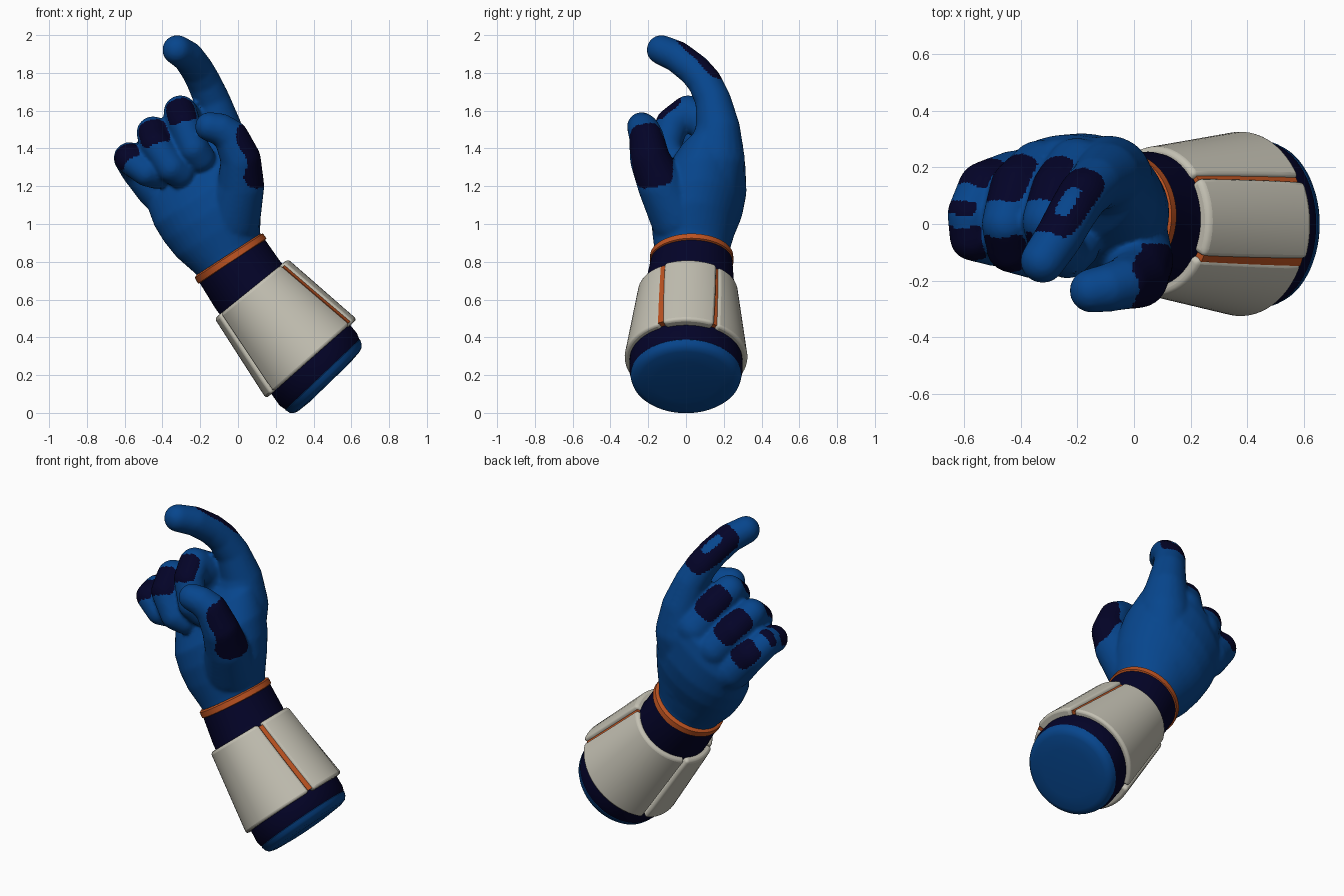
import bpy, bmesh, math
from mathutils import Vector, Matrix

if "Cube" in bpy.data.objects:
    bpy.data.objects.remove(bpy.data.objects["Cube"])


def material(name, rgb):
    m = bpy.data.materials.new(name)
    m.diffuse_color = (*rgb, 1)
    m.use_nodes = True
    m.node_tree.nodes["Principled BSDF"].inputs["Base Color"].default_value = m.diffuse_color
    return m


BLUE = material("glove blue", (0.002, 0.06, 0.265))
NAVY = material("dark navy", (0.001, 0.001, 0.021))
CREAM = material("armour cream", (0.55, 0.53, 0.45))
ORANGE = material("trim orange", (0.5, 0.085, 0.015))


def finish(bm, name, mat, smooth=40):
    bmesh.ops.recalc_face_normals(bm, faces=bm.faces)
    me = bpy.data.meshes.new(name)
    bm.to_mesh(me)
    bm.free()
    ob = bpy.data.objects.new(name, me)
    bpy.context.collection.objects.link(ob)
    me.materials.append(mat)
    if smooth:
        bpy.context.view_layer.objects.active = ob
        ob.select_set(True)
        bpy.ops.object.shade_smooth_by_angle(angle=math.radians(smooth))
        ob.select_set(False)
    return ob


# A station is (x, z, tilt in degrees, in-plane radius, y radius, y centre)
def station_point(st, ang, grow=0.0):
    x, z, tilt, rt, rv, cy = st
    t = (rt + grow) * math.cos(ang)
    k = math.radians(tilt)
    return Vector((x + t * math.cos(k), cy + (rv + grow) * math.sin(ang), z + t * math.sin(k)))


def mix(a, b, f):
    return [p + (q - p) * f for p, q in zip(a, b)]


def loft(bm, stations, n=64):
    rings = [[bm.verts.new(station_point(s, 2 * math.pi * i / n)) for i in range(n)] for s in stations]
    for a, b in zip(rings, rings[1:]):
        for i in range(n):
            j = (i + 1) % n
            bm.faces.new((a[i], a[j], b[j], b[i]))
    bm.faces.new(rings[0][::-1])
    bm.faces.new(rings[-1])


def loft_object(name, stations, mat):
    bm = bmesh.new()
    loft(bm, stations)
    return finish(bm, name, mat)


# Forearm: sleeve, domed end cap and wrist trim
loft_object("forearm_sleeve", [
    (0.45, 0.2, 43.5, 0.268, 0.29, 0), (0.425, 0.23, 43, 0.28, 0.3, 0),
    (0.38, 0.29, 41, 0.277, 0.298, 0), (0.09, 0.63, 39, 0.215, 0.235, 0.01),
    (0.05, 0.68, 37, 0.212, 0.235, 0.02), (-0.035, 0.81, 34, 0.207, 0.215, 0.03)], NAVY)
loft_object("end_cap", [
    (0.44, 0.213, 43.5, 0.262, 0.284, 0), (0.449, 0.201, 43.5, 0.2715, 0.2935, 0),
    (0.464, 0.184, 44, 0.264, 0.286, 0), (0.475, 0.172, 44, 0.25, 0.272, 0),
    (0.481, 0.166, 44, 0.225, 0.247, 0), (0.486, 0.161, 44, 0.15, 0.17, 0)], BLUE)
loft_object("wrist_trim", [
    (-0.028, 0.8, 33.5, 0.205, 0.211, 0.03), (-0.031, 0.805, 33.5, 0.217, 0.222, 0.03),
    (-0.048, 0.832, 33, 0.215, 0.22, 0.03), (-0.053, 0.838, 33, 0.2, 0.205, 0.03)], ORANGE)

# Armour plates wrapped round the sleeve; edge angles are (at elbow, at wrist)
LOW = (0.385, 0.285, 41.5, 0.312, 0.327, 0)
HIGH = (0.068, 0.655, 39, 0.243, 0.262, 0.01)


def plate(name, a0, a1, f0, f1, thick, mat, bevel, grow=0.0):
    bm = bmesh.new()
    nu = max(2, int(abs(a1[0] - a0[0]) / 5))
    nv = 6
    layers = []
    for g in (grow - thick, grow):
        grid = [[None] * (nv + 1) for _ in range(nu + 1)]
        for j in range(nv + 1):
            f = f0 + (f1 - f0) * j / nv
            e0, e1 = a0[0] + (a0[1] - a0[0]) * f, a1[0] + (a1[1] - a1[0]) * f
            for i in range(nu + 1):
                ang = math.radians(e0 + (e1 - e0) * i / nu)
                grid[i][j] = bm.verts.new(station_point(mix(LOW, HIGH, f), ang, g))
        layers.append(grid)
    lo, hi = layers
    for g in layers:
        for i in range(nu):
            for j in range(nv):
                bm.faces.new((g[i][j], g[i + 1][j], g[i + 1][j + 1], g[i][j + 1]))
    border = [(i, 0) for i in range(nu)] + [(nu, j) for j in range(nv)]
    border += [(i, nv) for i in range(nu, 0, -1)] + [(0, j) for j in range(nv, 0, -1)]
    for (i, j), (k, l) in zip(border, border[1:] + border[:1]):
        bm.faces.new((lo[i][j], lo[k][l], hi[k][l], hi[i][j]))
    ob = finish(bm, name, mat, 50)
    if bevel:
        md = ob.modifiers.new("rounded_rim", "BEVEL")
        md.width, md.segments, md.limit_method = bevel, 3, "ANGLE"
        md.angle_limit = math.radians(50)


plate("outer_plate", (-22, -28), (27, 35), -0.01, 1.0, 0.07, CREAM, 0.018, 0.01)
plate("inner_plate", (152, 152), (208, 208), 0.0, 1.0, 0.07, CREAM, 0.02, 0.004)
plate("front_plate", (211, 211), (334, 328), 0.0, 1.0, 0.07, CREAM, 0.022)
plate("back_plate", (31, 39), (149, 149), 0.0, 1.0, 0.07, CREAM, 0.022)
plate("front_seam", (-27, -33), (-21, -27), 0.02, 0.97, 0.04, ORANGE, 0, 0.0)
plate("back_seam", (26, 34), (31, 39), 0.02, 0.97, 0.04, ORANGE, 0, -0.01)

# Hand: palm loft plus tapered capsules, fused into one skin
hand = bmesh.new()
loft(hand, [
    (-0.035, 0.805, 33, 0.19, 0.195, 0.03), (-0.055, 0.85, 33, 0.205, 0.195, 0.03),
    (-0.1, 0.97, 33, 0.268, 0.22, 0.04), (-0.14, 1.07, 33, 0.3, 0.24, 0.06),
    (-0.18, 1.17, 34, 0.318, 0.24, 0.08), (-0.235, 1.3, 37, 0.315, 0.19, 0.125),
    (-0.25, 1.39, 39, 0.265, 0.13, 0.165), (-0.26, 1.43, 40, 0.2, 0.08, 0.17)], 40)


def capsule_chain(points):
    for a, b in zip(points, points[1:]):
        part = bmesh.new()
        for x, y, z, r in (a, b):
            bmesh.ops.create_icosphere(part, subdivisions=3, radius=r, matrix=Matrix.Translation((x, y, z)))
        hull = bmesh.new()
        for v in part.verts:
            hull.verts.new(v.co)
        part.free()
        res = bmesh.ops.convex_hull(hull, input=hull.verts[:])
        inner = {v for v in res["geom_interior"] if isinstance(v, bmesh.types.BMVert)}
        bmesh.ops.delete(hull, geom=list(inner), context="VERTS")
        me = bpy.data.meshes.new("capsule")
        hull.to_mesh(me)
        hull.free()
        hand.from_mesh(me)
        bpy.data.meshes.remove(me)


FINGERS = {
    "index": [(-0.11, 0.1, 1.02, 0.17), (-0.09, 0.155, 1.34, 0.158), (-0.095, 0.17, 1.5, 0.118),
              (-0.135, 0.145, 1.65, 0.095), (-0.18, 0.1, 1.75, 0.09), (-0.215, 0.045, 1.815, 0.087),
              (-0.265, -0.045, 1.885, 0.084), (-0.322, -0.13, 1.922, 0.079)],
    "middle": [(-0.2, 0.19, 1.4, 0.115), (-0.265, 0.12, 1.52, 0.098), (-0.305, 0.01, 1.592, 0.09),
               (-0.285, -0.075, 1.53, 0.087), (-0.235, -0.11, 1.4, 0.083), (-0.2, -0.08, 1.35, 0.08)],
    "ring": [(-0.33, 0.185, 1.31, 0.112), (-0.41, 0.13, 1.41, 0.098), (-0.45, 0.0, 1.483, 0.088),
             (-0.435, -0.085, 1.42, 0.086), (-0.355, -0.11, 1.3, 0.083), (-0.31, -0.08, 1.27, 0.08)],
    "little": [(-0.14, 0.09, 1.02, 0.17), (-0.42, 0.14, 1.19, 0.12), (-0.525, 0.125, 1.29, 0.097),
               (-0.575, 0.035, 1.35, 0.084), (-0.57, -0.05, 1.34, 0.08),
               (-0.485, -0.075, 1.275, 0.076), (-0.43, -0.04, 1.26, 0.075)],
    "thumb": [(-0.03, -0.04, 1.03, 0.15), (0.015, -0.13, 1.2, 0.125), (0.015, -0.19, 1.34, 0.107),
              (-0.035, -0.21, 1.46, 0.092), (-0.09, -0.225, 1.5, 0.085), (-0.15, -0.235, 1.515, 0.078)],
}
for chain in FINGERS.values():
    capsule_chain(chain)

skin = finish(hand, "hand", BLUE, 0)
skin.data.materials.append(NAVY)
bpy.context.view_layer.objects.active = skin
skin.select_set(True)
md = skin.modifiers.new("fuse", "REMESH")
md.mode, md.voxel_size = "VOXEL", 0.011
bpy.ops.object.modifier_apply(modifier="fuse")
md = skin.modifiers.new("soften", "SMOOTH")
md.factor, md.iterations = 0.5, 7
bpy.ops.object.modifier_apply(modifier="soften")
bpy.ops.object.shade_smooth()

faces = [(f.center.copy(), f.normal.copy()) for f in skin.data.polygons]
colour = [0] * len(faces)


# Grip pads: rounded rectangles painted on the side facing "out"
def pad(a, b, out, half_width, index=1, depth=0.17):
    a, b = Vector(a), Vector(b)
    mid, half = (a + b) / 2, (b - a).length / 2
    along = (b - a).normalized()
    out = Vector(out)
    out = (out - along * out.dot(along)).normalized()
    side = along.cross(out)
    for i, (centre, normal) in enumerate(faces):
        d = centre - mid
        u = d.dot(along) / half
        if abs(u) < 1 and 0 < d.dot(out) < depth and normal.dot(out) > 0.12:
            if u ** 4 + (d.dot(side) / half_width) ** 4 < 1:
                colour[i] = index


# index pad with a blue middle
pad((-0.15, 0.14, 1.705), (-0.295, -0.085, 1.905), (-0.1, 0.6, 0.7), 0.08)
pad((-0.195, 0.07, 1.785), (-0.255, -0.025, 1.865), (-0.1, 0.6, 0.7), 0.028, 0)
# knuckle and fingertip pads of the curled fingers
pad((-0.235, 0.17, 1.46), (-0.31, 0.035, 1.6), (-0.35, 0.6, 0.6), 0.074)
pad((-0.31, 0.01, 1.62), (-0.275, -0.11, 1.5), (-0.2, -0.7, 0.6), 0.076)
pad((-0.36, 0.17, 1.35), (-0.455, 0.03, 1.485), (-0.4, 0.6, 0.6), 0.078)
pad((-0.455, 0.0, 1.515), (-0.41, -0.11, 1.385), (-0.3, -0.8, 0.5), 0.078)
pad((-0.47, 0.17, 1.25), (-0.56, 0.085, 1.345), (-0.45, 0.6, 0.5), 0.07)
pad((-0.575, 0.08, 1.36), (-0.58, 0.028, 1.36), (-0.6, 0.3, 0.8), 0.06)
pad((-0.59, 0.015, 1.38), (-0.55, -0.1, 1.31), (-0.5, -0.6, 0.5), 0.074)
# thumb pad
pad((0.03, -0.155, 1.185), (-0.01, -0.205, 1.53), (1, -0.1, 0.2), 0.108, depth=0.2)
skin.data.polygons.foreach_set("material_index", colour)
skin.data.update()
